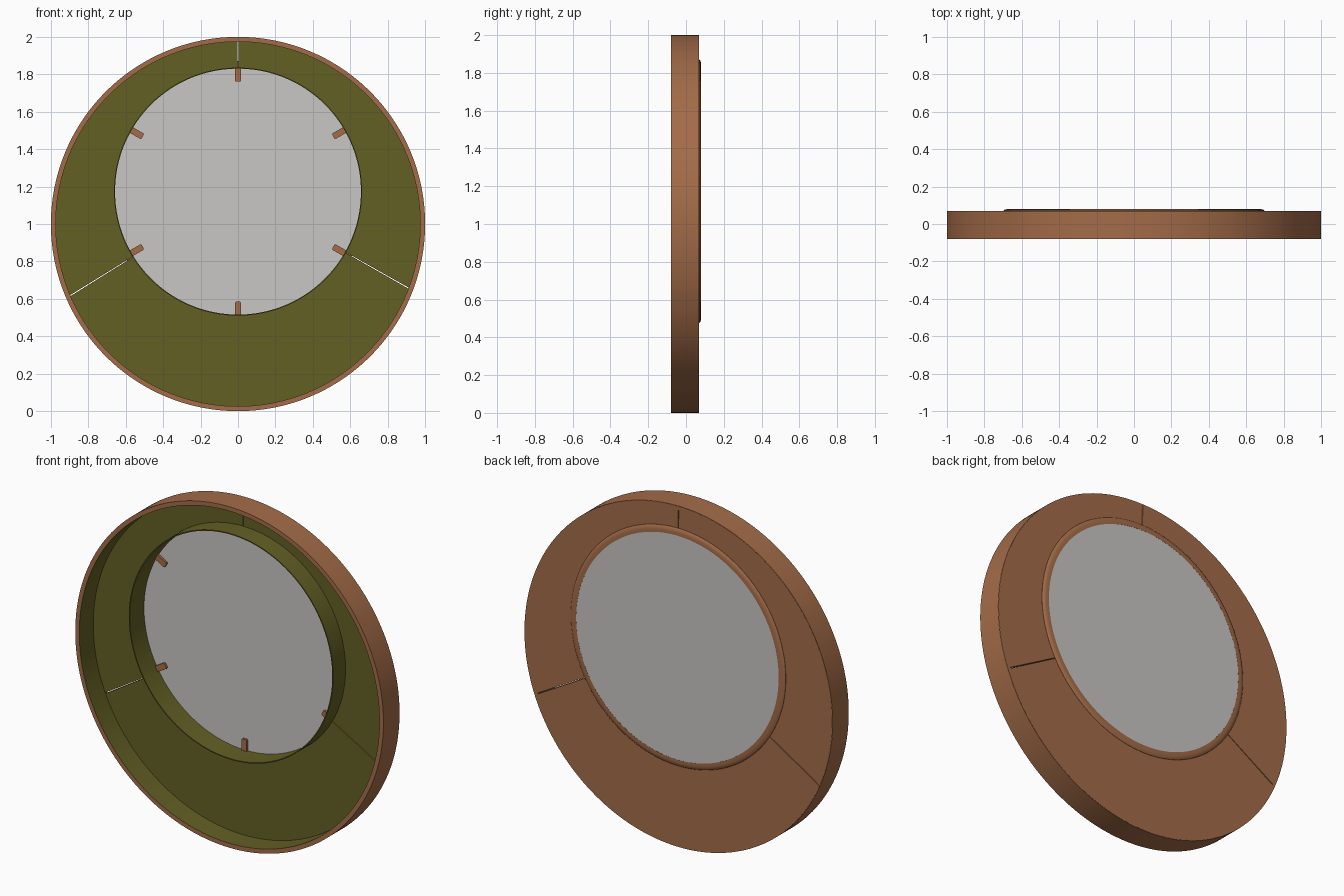
import bpy, bmesh, math
from mathutils import Vector

if "Cube" in bpy.data.objects:
    bpy.data.objects.remove(bpy.data.objects["Cube"])

SEG = 180
HOLE_Z = 1.173      # centre height of the offset opening
HOLE_R = 0.657


def material(name, rgb):
    m = bpy.data.materials.new(name)
    m.use_nodes = True
    m.diffuse_color = (*rgb, 1)
    m.node_tree.nodes["Principled BSDF"].inputs["Base Color"].default_value = (*rgb, 1)
    return m


BROWN = material("copper brown", (0.37, 0.15, 0.065))
OLIVE = material("olive lining", (0.125, 0.118, 0.018))
GLASS = material("pale grey glass", (0.58, 0.57, 0.56))


def finish(name, bm, mats, rule=None):
    """Turn a bmesh into a shaded object; rule(face) picks its material."""
    bmesh.ops.recalc_face_normals(bm, faces=bm.faces)
    bm.normal_update()
    if rule:
        for f in bm.faces:
            f.material_index = rule(f)
    mesh = bpy.data.meshes.new(name)
    bm.to_mesh(mesh)
    bm.free()
    for m in mats:
        mesh.materials.append(m)
    obj = bpy.data.objects.new(name, mesh)
    bpy.context.collection.objects.link(obj)
    bpy.ops.object.select_all(action="DESELECT")
    obj.select_set(True)
    bpy.context.view_layer.objects.active = obj
    bpy.ops.object.shade_smooth_by_angle(angle=math.radians(30))
    return obj


def lathe(name, profile, z, mats, rule=None):
    """Spin a closed (radius, y) profile about the front-back axis."""
    bm = bmesh.new()
    rings = []
    for i in range(SEG):
        a = math.tau * i / SEG
        rings.append([bm.verts.new((r * math.cos(a), y, z + r * math.sin(a)))
                      for r, y in profile])
    n = len(profile)
    for i in range(SEG):
        p, q = rings[i], rings[(i + 1) % SEG]
        for j in range(n):
            k = (j + 1) % n
            bm.faces.new((p[j], p[k], q[k], q[j]))
    return finish(name, bm, mats, rule)


def faces_axis(face, z):
    """True where a face looks in towards the axis."""
    c = face.calc_center_median()
    return face.normal.dot(Vector((c.x, 0, c.z - z))) < -0.1


# Outer rim, lined in olive on the inside
lathe("outer_rim", [(1, -0.08), (1, 0.069), (0.974, 0.069), (0.974, -0.08)],
      1, [BROWN, OLIVE], lambda f: int(faces_axis(f, 1)))

# Thin collar standing forward around the opening
lathe("inner_collar", [(HOLE_R, -0.065), (HOLE_R + 0.006, -0.065),
                       (HOLE_R + 0.006, 0.078), (HOLE_R, 0.078)],
      HOLE_Z, [OLIVE])

# Low rounded flange on the back
lathe("back_flange", [(0.698, 0.066), (0.697, 0.071), (0.69, 0.077), (0.675, 0.08),
                      (HOLE_R, 0.08), (HOLE_R, 0.066)], HOLE_Z, [BROWN])


def back_panel(name, start, end, outer=0.998, inner=HOLE_R + 0.003, gap=0.15):
    """Panel between the offset opening and the rim, olive in front."""
    bm = bmesh.new()
    steps = 64
    d = HOLE_Z - 1
    rows = []
    for i in range(steps + 1):
        t = start + gap + (end - start - 2 * gap) * i / steps
        c, s = math.cos(math.radians(t)), math.sin(math.radians(t))
        reach = -d * s + math.sqrt(outer ** 2 - (d * c) ** 2)
        rows.append([bm.verts.new((r * c, y, HOLE_Z + r * s))
                     for r, y in ((inner, 0.05), (reach, 0.05),
                                  (reach, 0.07), (inner, 0.07))])
    for p, q in zip(rows, rows[1:]):
        for j in range(4):
            k = (j + 1) % 4
            bm.faces.new((p[j], p[k], q[k], q[j]))
    bm.faces.new(rows[0])
    bm.faces.new(rows[-1])
    finish(name, bm, [BROWN, OLIVE], lambda f: int(f.normal.y < -0.5))


# Three panels with fine seams between them
seams = [-29.5, 90, 211.8, 330.5]
for label, a, b in zip(("left", "right", "lower"), seams, seams[1:]):
    back_panel(label + "_back_panel", a, b)

# Glass disc
bm = bmesh.new()
bmesh.ops.create_cone(bm, cap_ends=True, segments=SEG, radius1=HOLE_R, radius2=HOLE_R,
                      depth=0.012)
for v in bm.verts:
    v.co = Vector((v.co.x, 0.0735 + v.co.z, HOLE_Z + v.co.y))
finish("glass_disc", bm, [GLASS])

# Six small clips holding the glass
for i in range(6):
    a = math.radians(30 + 60 * i)
    along = Vector((math.cos(a), 0, math.sin(a)))
    across = Vector((-math.sin(a), 0, math.cos(a)))
    bm = bmesh.new()
    outline = [(0.659, -0.017), (0.594, -0.017), (0.588, -0.011),
               (0.588, 0.011), (0.594, 0.017), (0.659, 0.017)]
    base = bm.faces.new([bm.verts.new(along * r + across * w + Vector((0, 0.055, HOLE_Z)))
                         for r, w in outline])
    out = bmesh.ops.extrude_face_region(bm, geom=[base])
    bmesh.ops.translate(bm, vec=(0, 0.014, 0),
                        verts=[v for v in out["geom"] if isinstance(v, bmesh.types.BMVert)])
    finish(f"glass_clip_{i + 1}", bm, [BROWN])
